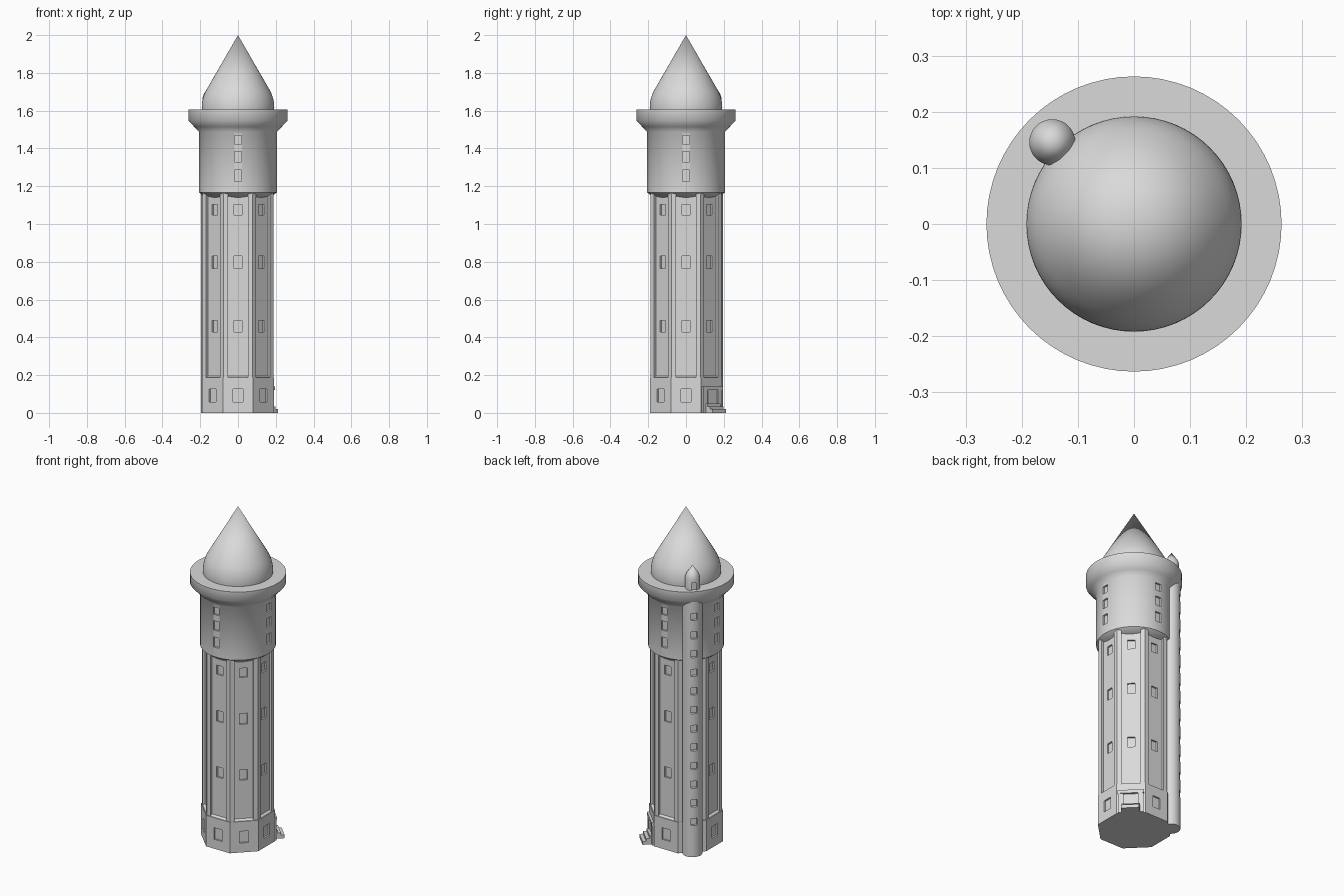
import bpy, bmesh, math
from mathutils import Matrix, Vector

if "Cube" in bpy.data.objects:
    bpy.data.objects.remove(bpy.data.objects["Cube"])

stone = bpy.data.materials.new("light_grey_stone")
stone.diffuse_color = (0.7, 0.7, 0.7, 1)
stone.use_nodes = True
stone.node_tree.nodes["Principled BSDF"].inputs["Base Color"].default_value = stone.diffuse_color


def finish(name, bm, smooth=None):
    bmesh.ops.recalc_face_normals(bm, faces=bm.faces)
    me = bpy.data.meshes.new(name)
    bm.to_mesh(me)
    bm.free()
    me.materials.append(stone)
    ob = bpy.data.objects.new(name, me)
    bpy.context.collection.objects.link(ob)
    if smooth:
        bpy.ops.object.select_all(action='DESELECT')
        ob.select_set(True)
        bpy.context.view_layer.objects.active = ob
        bpy.ops.object.shade_smooth_by_angle(angle=math.radians(smooth))
    return ob


def lathe(name, profile, centre=(0, 0), seg=64, smooth=50):
    # profile of (radius, z) points; zero radius closes to a single point
    bm = bmesh.new()
    rings = []
    for r, z in profile:
        n = 1 if r == 0 else seg
        rings.append([bm.verts.new((centre[0] + r * math.cos(2 * math.pi * i / seg),
                                    centre[1] + r * math.sin(2 * math.pi * i / seg), z))
                      for i in range(n)])
    for a, b in zip(rings, rings[1:]):
        for i in range(seg):
            j = (i + 1) % seg
            vs = [a[i % len(a)], a[j % len(a)], b[j % len(b)], b[i % len(b)]]
            bm.faces.new(list(dict.fromkeys(vs)))
    return finish(name, bm, smooth)


def prism(name, points, z0, z1):
    bm = bmesh.new()
    f = bm.faces.new([bm.verts.new((x, y, z0)) for x, y in points])
    ext = bmesh.ops.extrude_face_region(bm, geom=[f])
    vs = [v for v in ext["geom"] if isinstance(v, bmesh.types.BMVert)]
    bmesh.ops.translate(bm, vec=(0, 0, z1 - z0), verts=vs)
    return finish(name, bm)


def polar(deg, r, t=0):
    a = math.radians(deg)
    return (r * math.cos(a) - t * math.sin(a), r * math.sin(a) + t * math.cos(a))


def add_box(bm, deg, r0, r1, width, z0, z1):
    # box spanning radii r0..r1 in the direction deg
    m = (Matrix.Rotation(math.radians(deg), 4, 'Z')
         @ Matrix.Translation(((r0 + r1) / 2, 0, (z0 + z1) / 2))
         @ Matrix.Diagonal((r1 - r0, width, z1 - z0, 1)))
    bmesh.ops.create_cube(bm, size=1, matrix=m)


def cut_windows(target, name, boxes):
    bm = bmesh.new()
    for b in boxes:
        add_box(bm, *b)
    cutter = finish(name, bm)
    cutter.hide_render = True
    cutter.hide_viewport = True
    mod = target.modifiers.new("windows", 'BOOLEAN')
    mod.operation = 'DIFFERENCE'
    mod.solver = 'EXACT'
    mod.object = cutter


faces = [45 * k for k in range(8)]
DOOR, STAIR = 45, 135
T = math.tan(math.pi / 8)

# octagonal base
base = prism("base", [polar(a, 0.191, -0.191 * T) for a in faces], 0, 0.187)
cut_windows(base, "base_window_cutter",
            [(a, 0.181, 0.22, 0.052, 0.057, 0.127) for a in faces if a not in (DOOR, STAIR)])

# shaft with corner pilasters and recessed panels
OUT, REC, H = 0.187, 0.173, 0.053
section = []
for a in faces:
    section += [polar(a, OUT, -OUT * T), polar(a, OUT, -H), polar(a, REC, -H),
                polar(a, REC, H), polar(a, OUT, H)]
shaft = prism("shaft", section, 0.18, 1.18)
cut_windows(shaft, "shaft_window_cutter",
            [(a, REC - 0.01, 0.21, 0.042, z - h / 2, z + h / 2)
             for a in faces if a != STAIR
             for z, h in ((1.075, 0.055), (0.797, 0.065), (0.459, 0.062))])

# sloped sills under the panels
bm = bmesh.new()
for a in faces:
    tri = [(REC - 0.003, 0.186), (OUT, 0.186), (REC - 0.003, 0.198)]
    ends = [[bm.verts.new((*polar(a, r, t), z)) for r, z in tri] for t in (-H, H)]
    for e in ends:
        bm.faces.new(e)
    for i in range(3):
        j = (i + 1) % 3
        bm.faces.new((ends[0][i], ends[0][j], ends[1][j], ends[1][i]))
finish("panel_sills", bm)

# round tank drum with flared parapet
drum = lathe("drum", [(0, 1.14), (0.172, 1.14), (0.207, 1.168), (0.207, 1.488),
                      (0.232, 1.515), (0.263, 1.548), (0.263, 1.605), (0, 1.605)])
cut_windows(drum, "drum_window_cutter",
            [(a, 0.196, 0.23, 0.037, z - h / 2, z + h / 2) for a in (0, 90, 180, 270)
             for z, h in ((1.445, 0.045), (1.356, 0.055), (1.256, 0.06))])

# pointed dome: sphere with a tangent cone
R, ZC = 0.192, 1.616
dome = [(0.191, 1.6)]
dome += [(R * math.cos(math.radians(d)), ZC + R * math.sin(math.radians(d)))
         for d in range(0, 31, 5)]
lathe("roof_dome", [(0, 1.6)] + dome + [(0, 2.0)])

# stair turret on the back left face
turret = lathe("stair_turret", [(0, 0), (0.055, 0), (0.055, 1.56), (0, 1.56)],
               polar(STAIR, 0.2), 32)
cut_windows(turret, "turret_window_cutter",
            [(STAIR, 0.238, 0.28, 0.034, 0.19 + 0.1125 * i, 0.233 + 0.1125 * i)
             for i in range(12)])

# small turret head above the parapet
head = lathe("turret_head", [(0, 1.6), (0.041, 1.6), (0.041, 1.672), (0.034, 1.692),
                             (0, 1.742)], polar(STAIR, 0.206), 32)
cut_windows(head, "turret_head_cutter", [(STAIR, 0.236, 0.27, 0.026, 1.604, 1.65)])

# door surround and door leaf
bm = bmesh.new()
for s in (-1, 1):
    c = Vector((*polar(DOOR, 0, s * 0.055), 0))
    n = len(bm.verts)
    add_box(bm, DOOR, 0.185, 0.201, 0.03, 0, 0.12)
    bm.verts.ensure_lookup_table()
    bmesh.ops.translate(bm, vec=c, verts=bm.verts[n:])
add_box(bm, DOOR, 0.185, 0.204, 0.144, 0.12, 0.14)
finish("door_surround", bm)
bm = bmesh.new()
add_box(bm, DOOR, 0.185, 0.195, 0.06, 0.04, 0.115)
finish("door", bm)

# entrance steps
bm = bmesh.new()
for i, r in enumerate((0.25, 0.23, 0.21)):
    add_box(bm, DOOR, 0.185, r, 0.1, 0.015 * i, 0.015 * i + 0.02)
finish("entrance_steps", bm)
